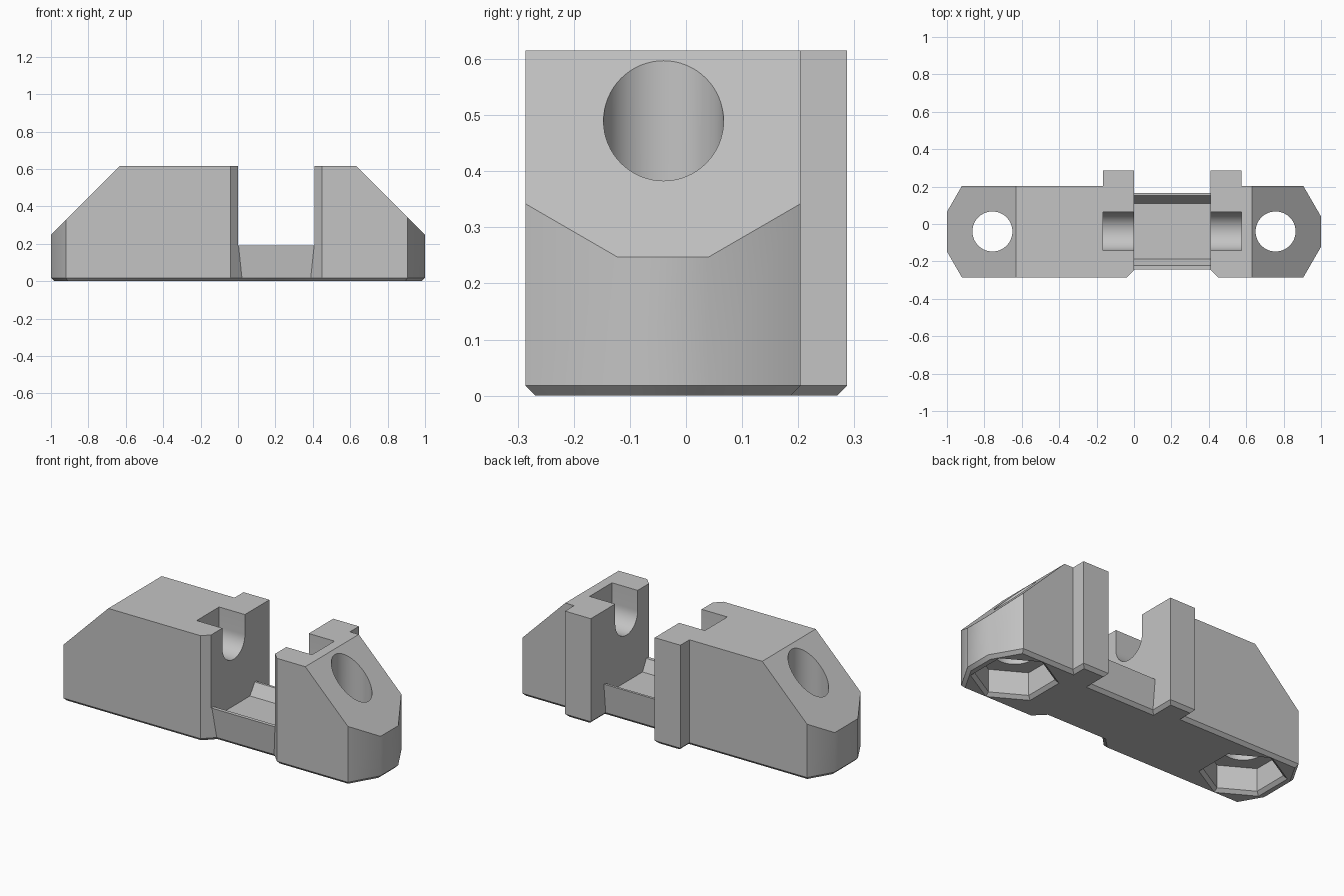
import bpy, bmesh
from math import cos, sin, pi, radians
from mathutils import Vector

cube = bpy.data.objects.get("Cube")
if cube:
    bpy.data.objects.remove(cube, do_unlink=True)

grey = bpy.data.materials.new("plain grey")
grey.use_nodes = True
grey.diffuse_color = (0.55, 0.55, 0.55, 1)
grey.node_tree.nodes["Principled BSDF"].inputs["Base Color"].default_value = grey.diffuse_color

GAP_L, GAP_R, TOP, BEVEL = 0.0, 0.41, 0.615, 0.018
HOLE_X, MID_Y = 0.757, -0.04


def loft(name, rings, slopes=()):
    """Solid through matching rings of points; slopes are (point, normal) trims."""
    bm = bmesh.new()
    loops = [[bm.verts.new(p) for p in ring] for ring in rings]
    n = len(loops[0])
    bm.faces.new(loops[0])
    bm.faces.new(loops[-1])
    for a, b in zip(loops, loops[1:]):
        for i in range(n):
            j = (i + 1) % n
            bm.faces.new((a[i], a[j], b[j], b[i]))
    bmesh.ops.recalc_face_normals(bm, faces=bm.faces)
    for point, normal in slopes:
        cut = bmesh.ops.bisect_plane(bm, geom=bm.verts[:] + bm.edges[:] + bm.faces[:],
                                     plane_co=point, plane_no=normal, clear_outer=True)
        edges = [e for e in cut["geom_cut"] if isinstance(e, bmesh.types.BMEdge)]
        bmesh.ops.edgeloop_fill(bm, edges=edges)
    bmesh.ops.recalc_face_normals(bm, faces=bm.faces)
    mesh = bpy.data.meshes.new(name)
    bm.to_mesh(mesh)
    bm.free()
    mesh.materials.append(grey)
    obj = bpy.data.objects.new(name, mesh)
    bpy.context.collection.objects.link(obj)
    return obj


def prism_x(name, profile, x0, x1):
    return loft(name, [[(x, y, z) for y, z in profile] for x in (x0, x1)])


def disc(x, r, z, sides, turn=0.0):
    return [(x + r * cos(turn + 2 * pi * i / sides),
             MID_Y + r * sin(turn + 2 * pi * i / sides), z) for i in range(sides)]


def shrink(points, d):
    """Mitred inward offset of a counter-clockwise outline."""
    out = []
    for i, p in enumerate(points):
        a, p, c = Vector(points[i - 1]), Vector(p), Vector(points[(i + 1) % len(points)])
        u, v = (p - a).normalized(), (c - p).normalized()
        n1, n2 = Vector((-u.y, u.x)), Vector((-v.y, v.x))
        out.append(tuple(p + (n1 + n2) * d / (1 + n1.dot(n2))))
    return out


def combine(target, tool, operation):
    mod = target.modifiers.new(operation, 'BOOLEAN')
    mod.operation, mod.solver, mod.object = operation, 'EXACT', tool
    bpy.context.view_layer.objects.active = target
    bpy.ops.object.modifier_apply(modifier=mod.name)
    bpy.data.objects.remove(tool, do_unlink=True)


# Main body: plan outline with back lugs, notches and pointed ends
F, B, LUG = -0.286, 0.204, 0.287
outline = [(-0.92, F), (-0.04, F), (0.046, -0.2), (0.364, -0.2), (0.45, F), (0.905, F),
           (1, -0.122), (1, 0.04), (0.905, B), (0.575, B), (0.575, LUG), (GAP_R, LUG),
           (GAP_R, 0.13), (GAP_L, 0.13), (GAP_L, LUG), (-0.165, LUG), (-0.165, B),
           (-0.92, B), (-1, 0.065), (-1, -0.147)]
rings = [[(x, y, z) for x, y in pts] for pts, z in
         ((shrink(outline, BEVEL), 0), (outline, BEVEL), (outline, TOP))]
body = loft("clamp_body", rings,
            [((s, 0, 0.247), (s, 0, 1)) for s in (-1, 1)])

# Bridge joining both halves, with slightly leaning faces
bridge = [(-0.207, 0), (-0.225, BEVEL), (-0.243, 0.19), (0.167, 0.19),
          (0.15, BEVEL), (0.132, 0)]
combine(body, prism_x("bridge", bridge, GAP_L - 0.025, GAP_R + 0.025), 'UNION')

# Gap between the halves, with a shallow trough in its floor
gap = [(-0.5, 0.19), (-0.222, 0.19), (-0.187, 0.125), (0.11, 0.125),
       (0.153, 0.19), (0.5, 0.19), (0.5, 0.8), (-0.5, 0.8)]
combine(body, prism_x("gap_cutter", gap, GAP_L, GAP_R), 'DIFFERENCE')

# Round-bottomed pin channel across the gap
R, PIN_Z = 0.103, 0.498
channel = [(MID_Y + R * cos(pi + pi * i / 24), PIN_Z + R * sin(pi + pi * i / 24))
           for i in range(25)]
channel += [(MID_Y + R, 0.8), (MID_Y - R, 0.8)]
combine(body, prism_x("channel_cutter", channel, -0.165, 0.575), 'DIFFERENCE')

# Screw holes and chamfered hexagonal nut pockets at both ends
for x in (-HOLE_X, HOLE_X):
    hole = loft("hole_cutter", [disc(x, 0.107, z, 64) for z in (-0.1, 0.8)])
    combine(body, hole, 'DIFFERENCE')
    pocket = loft("pocket_cutter", [disc(x, r, z, 6, pi / 6) for r, z in
                                    ((0.251, -0.02), (0.207, BEVEL), (0.207, 0.15))])
    combine(body, pocket, 'DIFFERENCE')

bpy.ops.object.select_all(action='DESELECT')
body.select_set(True)
bpy.context.view_layer.objects.active = body
bpy.ops.object.shade_smooth_by_angle(angle=radians(32))
